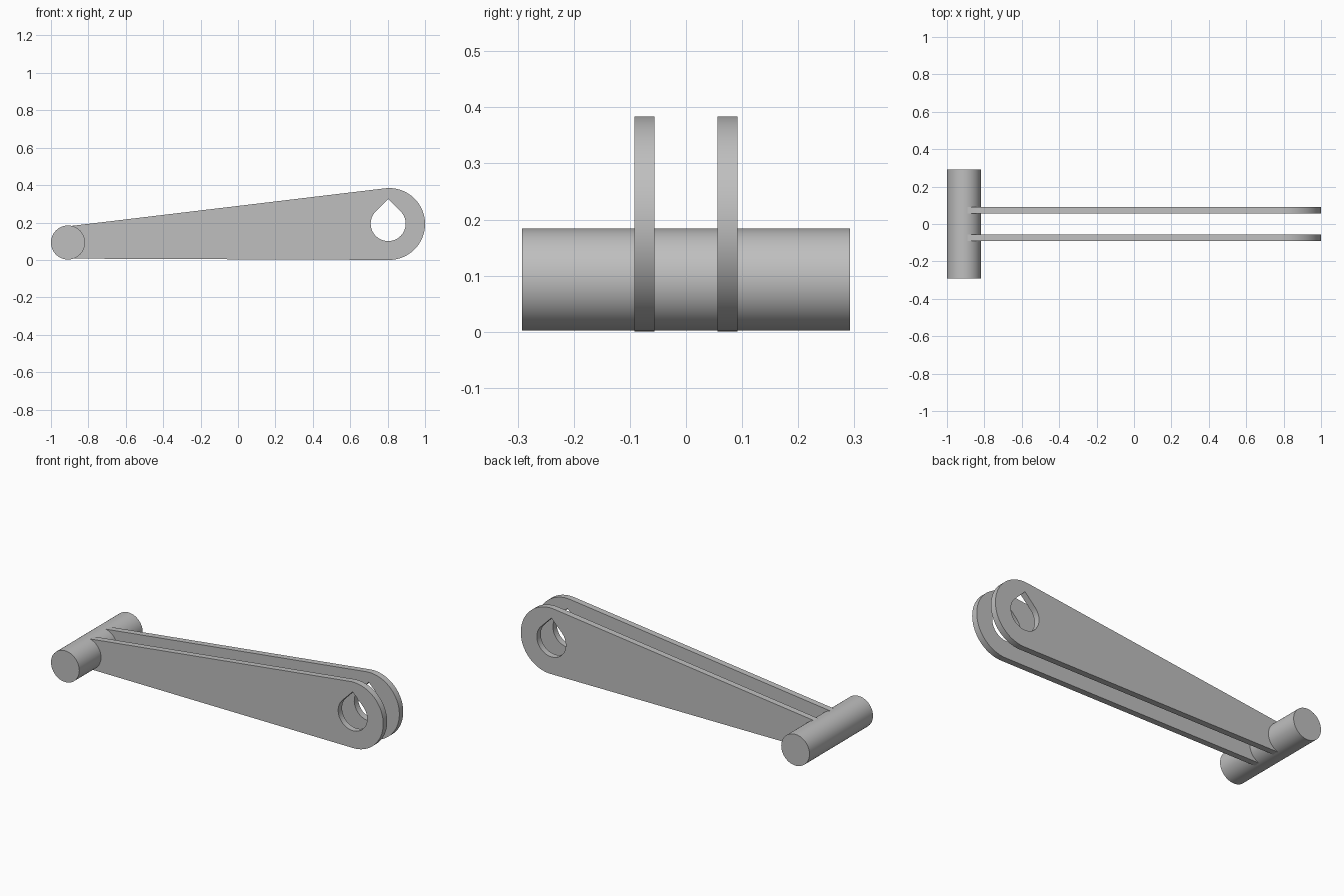
import bpy, bmesh
from math import pi, sin, cos, acos, atan2, hypot, sqrt, radians

if "Cube" in bpy.data.objects:
    bpy.data.objects.remove(bpy.data.objects["Cube"], do_unlink=True)

# One plain grey for everything
grey = bpy.data.materials.new("plain_grey")
grey.use_nodes = True
colour = (0.52, 0.52, 0.52, 1)
grey.diffuse_color = colour
grey.node_tree.nodes["Principled BSDF"].inputs["Base Color"].default_value = colour

PIN_X, PIN_Z, PIN_R, PIN_HALF = -0.909, 0.093, 0.091, 0.292
END_X, END_Z, END_R = 0.808, 0.192, 0.192
HOLE_X, HOLE_Z, HOLE_R = 0.803, 0.194, 0.0935
NECK_R = 0.086
ARM_INNER, ARM_OUTER = 0.056, 0.092


def arc(cx, cz, r, start, end, steps):
    angles = [start + (end - start) * i / steps for i in range(steps + 1)]
    return [(cx + r * cos(a), cz + r * sin(a)) for a in angles]


def finish(obj):
    obj.data.materials.append(grey)
    bpy.ops.object.select_all(action="DESELECT")
    obj.select_set(True)
    bpy.context.view_layer.objects.active = obj
    bpy.ops.object.shade_smooth_by_angle(angle=radians(30))


def plate(name, loops, y0, y1):
    """Fill the loops (outline and holes) in the XZ plane and thicken along y."""
    bm = bmesh.new()
    edges = []
    for loop in loops:
        verts = [bm.verts.new((x, y0, z)) for x, z in loop]
        edges += [bm.edges.new((v, verts[i - 1])) for i, v in enumerate(verts)]
    bmesh.ops.triangle_fill(bm, edges=edges, use_beauty=True)
    grown = bmesh.ops.extrude_face_region(bm, geom=bm.faces[:], use_keep_orig=True)
    moved = [g for g in grown["geom"] if isinstance(g, bmesh.types.BMVert)]
    bmesh.ops.translate(bm, verts=moved, vec=(0, y1 - y0, 0))
    bmesh.ops.recalc_face_normals(bm, faces=bm.faces[:])
    mesh = bpy.data.meshes.new(name)
    bm.to_mesh(mesh)
    bm.free()
    obj = bpy.data.objects.new(name, mesh)
    bpy.context.collection.objects.link(obj)
    finish(obj)


# Arm outline: two arcs joined by their tangent lines
dx, dz = END_X - PIN_X, END_Z - PIN_Z
tilt = atan2(dz, dx)
spread = acos((NECK_R - END_R) / hypot(dx, dz))
outline = arc(END_X, END_Z, END_R, tilt - spread, tilt + spread, 48)
outline += arc(PIN_X, PIN_Z, NECK_R, tilt + spread, tilt + 2 * pi - spread, 32)

# Teardrop hole with its point upward
teardrop = arc(HOLE_X, HOLE_Z, HOLE_R, 0.75 * pi, 2.25 * pi, 40)
teardrop.append((HOLE_X, HOLE_Z + HOLE_R * sqrt(2)))

# Pair of arms
plate("front_arm", [outline, teardrop], -ARM_OUTER, -ARM_INNER)
plate("back_arm", [outline, teardrop], ARM_INNER, ARM_OUTER)

# Cross pin
bpy.ops.mesh.primitive_cylinder_add(vertices=64, radius=PIN_R, depth=2 * PIN_HALF,
                                    location=(PIN_X, 0, PIN_Z), rotation=(pi / 2, 0, 0))
pin = bpy.context.object
pin.name = "cross_pin"
finish(pin)
